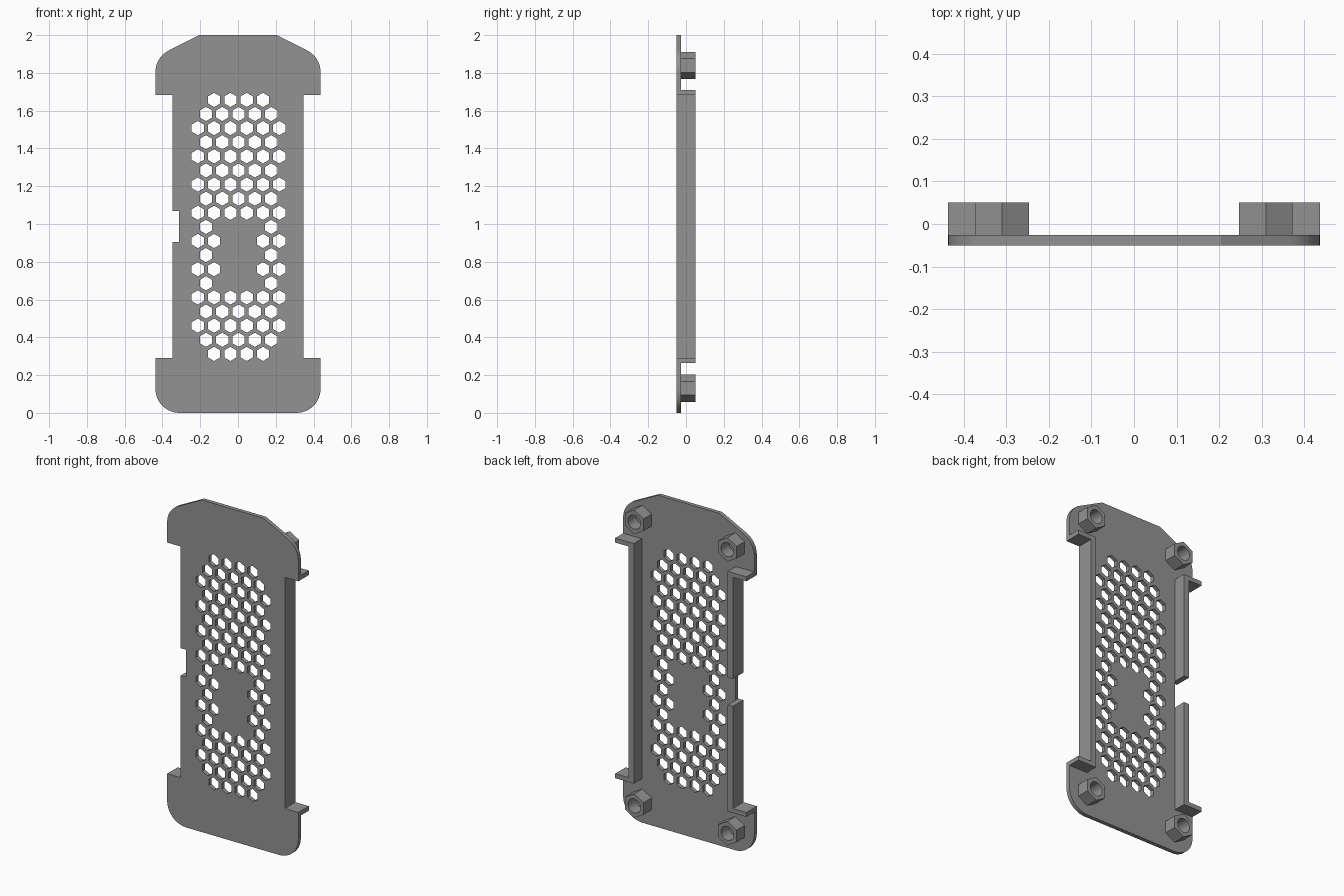
import bpy, bmesh, math

if "Cube" in bpy.data.objects:
    bpy.data.objects.remove(bpy.data.objects["Cube"])

grey = bpy.data.materials.new("plain grey")
grey.diffuse_color = (0.29, 0.29, 0.29, 1)
grey.use_nodes = True
grey.node_tree.nodes["Principled BSDF"].inputs["Base Color"].default_value = grey.diffuse_color


def slab(name, loops, y0, y1):
    """Extrude closed x-z loops (the first is the outline, the rest are holes) from y0 to y1."""
    cu = bpy.data.curves.new(name + "_profile", 'CURVE')
    cu.dimensions = '2D'
    cu.fill_mode = 'BOTH'
    cu.extrude = (y1 - y0) / 2
    for loop in loops:
        sp = cu.splines.new('POLY')
        sp.points.add(len(loop) - 1)
        for p, (x, z) in zip(sp.points, loop):
            p.co = (x, z, 0, 1)
        sp.use_cyclic_u = True
    tmp = bpy.data.objects.new(name + "_profile", cu)
    bpy.context.collection.objects.link(tmp)
    bpy.context.view_layer.update()
    dg = bpy.context.evaluated_depsgraph_get()
    me = bpy.data.meshes.new_from_object(tmp.evaluated_get(dg))
    bpy.data.objects.remove(tmp)
    bm = bmesh.new()
    bm.from_mesh(me)
    for v in bm.verts:                      # stand the profile upright
        x, z, d = v.co
        v.co = (x, (y0 + y1) / 2 - d, z)
    bmesh.ops.remove_doubles(bm, verts=bm.verts, dist=1e-5)
    bmesh.ops.recalc_face_normals(bm, faces=bm.faces)
    bm.to_mesh(me)
    bm.free()
    me.materials.clear()
    me.materials.append(grey)
    ob = bpy.data.objects.new(name, me)
    bpy.context.collection.objects.link(ob)
    bpy.ops.object.select_all(action='DESELECT')
    ob.select_set(True)
    bpy.context.view_layer.objects.active = ob
    bpy.ops.object.shade_smooth_by_angle(angle=math.radians(25))
    return ob


def arc(cx, cz, r, a0, a1, n):
    return [(cx + r * math.cos(math.radians(a0 + (a1 - a0) * i / n)),
             cz + r * math.sin(math.radians(a0 + (a1 - a0) * i / n))) for i in range(n + 1)]


def ring(cx, cz, r, n, start=0):
    return arc(cx, cz, r, start, start + 360, n)[:-1]


FRONT, FACE, BACK = -0.05, -0.026, 0.05
W, N, IN = 0.437, 0.347, 0.313        # flange, waist and inner wall half-widths
Z0, Z1 = 0.29, 1.682                  # flange steps
N0, N1 = 0.905, 1.07                  # side notch

# Plate outline: right half, then mirrored left half with the notch
half = arc(0.31, 0.127, 0.127, -90, 0, 12) + [(W, Z0), (N, Z0), (N, Z1), (W, Z1)]
half += arc(0.31, 1.805, 0.127, 0, 65, 10) + [(0.205, 2.0)]
left = [(-x, z) for x, z in reversed(half)]
k = left.index((-N, Z1)) + 1
left[k:k] = [(-N, N1), (-IN, N1), (-IN, N0), (-N, N0)]

# Honeycomb vents with a blank panel in the middle
PITCH, ROW = 0.0863, 0.0747
vents = []
for i in range(19):
    count = 4 if i in (0, 18) else 6 - i % 2
    for j in range(count):
        x = (j - (count - 1) / 2) * PITCH
        if 9 <= i <= 13 and abs(x) < 0.12:
            continue
        vents.append(ring(x + 0.003, 1.657 - i * ROW, 0.0375, 6, 30))
slab("vented_plate", [half + left] + vents, FRONT, FACE)

# Side walls with outward end tabs
B, T, TH = 0.263, 1.709, 0.027
slab("right_wall", [[(IN, B), (W, B), (W, B + TH), (N, B + TH), (N, T - TH),
                     (W, T - TH), (W, T), (IN, T)]], FACE, BACK)
slab("left_lower_wall", [[(-IN, B), (-W, B), (-W, B + TH), (-N, B + TH),
                          (-N, N0), (-IN, N0)]], FACE, BACK)
slab("left_upper_wall", [[(-IN, T), (-W, T), (-W, T - TH), (-N, T - TH),
                          (-N, N1), (-IN, N1)]], FACE, BACK)

# Hexagonal screw bosses with round blind holes
for side, x in (("left", -0.31), ("right", 0.31)):
    for level, z in (("lower", 0.13), ("upper", 1.839)):
        slab(f"{level}_{side}_boss", [ring(x, z, 0.0725, 6, 30), ring(x, z, 0.042, 24)],
             FACE, BACK)
